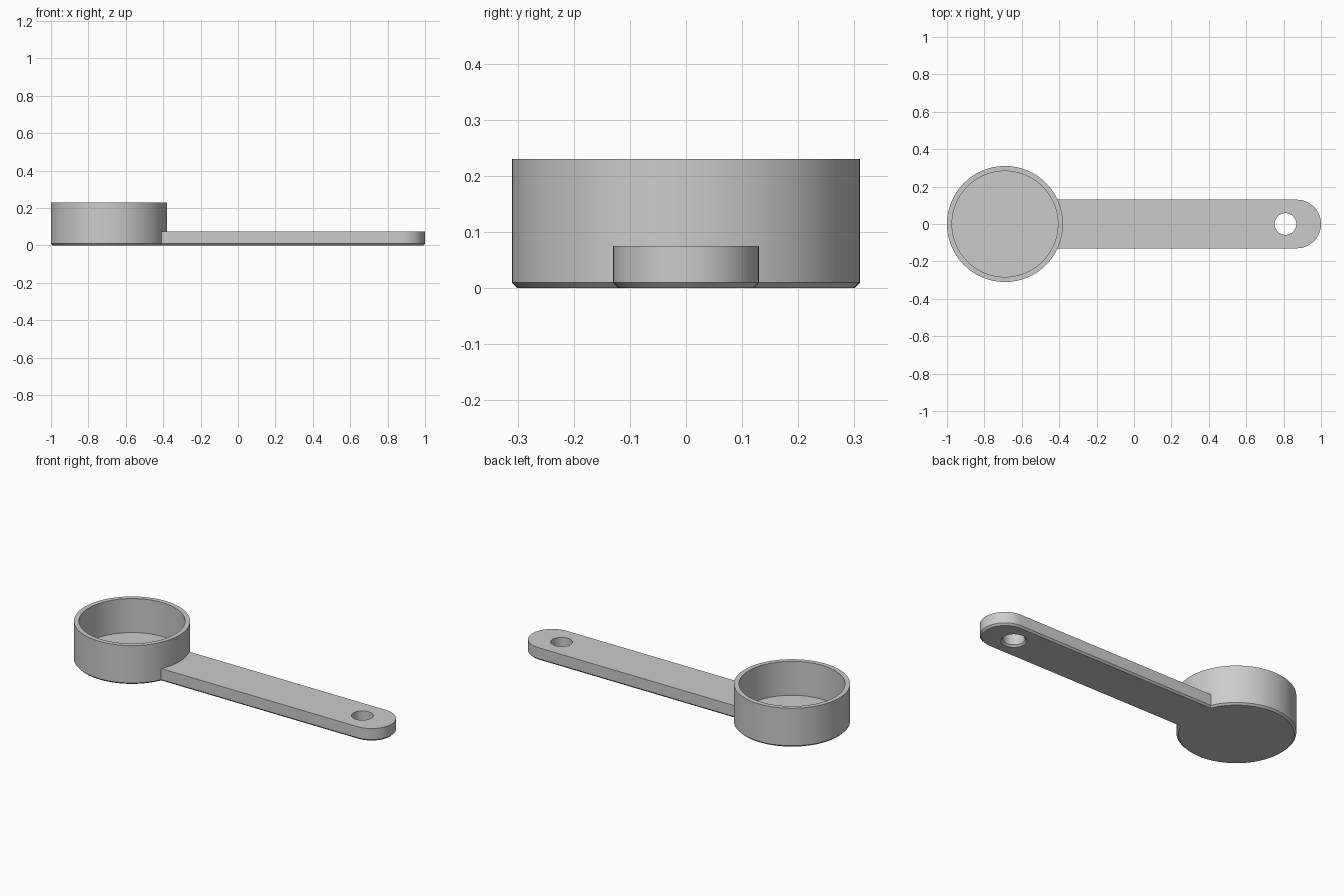
import bpy, bmesh, math

if "Cube" in bpy.data.objects:
    bpy.data.objects.remove(bpy.data.objects["Cube"])

CUP_X, CUP_R, CUP_H = -0.69, 0.31, 0.23
CHAMFER = 0.01

grey = bpy.data.materials.new("plain grey")
grey.diffuse_color = (0.6, 0.6, 0.6, 1)
grey.use_nodes = True
grey.node_tree.nodes["Principled BSDF"].inputs["Base Color"].default_value = grey.diffuse_color


def arc(cx, radius, start, end, steps):
    """Points along an arc centred on (cx, 0)."""
    return [(cx + radius * math.cos(start + (end - start) * i / steps),
             radius * math.sin(start + (end - start) * i / steps))
            for i in range(steps + 1)]


def add_ring(bm, points, z):
    return [bm.verts.new((x, y, z)) for x, y in points]


def bridge(bm, a, b):
    for i in range(len(a)):
        j = (i + 1) % len(a)
        bm.faces.new((a[i], a[j], b[j], b[i]))


def finish(bm, name):
    bmesh.ops.recalc_face_normals(bm, faces=bm.faces)
    mesh = bpy.data.meshes.new(name)
    bm.to_mesh(mesh)
    bm.free()
    mesh.materials.append(grey)
    obj = bpy.data.objects.new(name, mesh)
    bpy.context.collection.objects.link(obj)
    bpy.ops.object.select_all(action='DESELECT')
    obj.select_set(True)
    bpy.context.view_layer.objects.active = obj
    bpy.ops.object.shade_smooth_by_angle(angle=math.radians(30))


# Cup: turned profile with chamfered foot, thin wall and flat floor
profile = [(CUP_R - CHAMFER, 0), (CUP_R, CHAMFER), (CUP_R, CUP_H),
           (0.283, CUP_H), (0.283, 0.03)]
bm = bmesh.new()
rings = [add_ring(bm, arc(CUP_X, r, 0, math.tau, 96)[:-1], z) for r, z in profile]
for a, b in zip(rings, rings[1:]):
    bridge(bm, a, b)
bm.faces.new(rings[0])
bm.faces.new(rings[-1])
finish(bm, "cup")


# Handle: rounded bar fitted into the cup wall, with a hanging hole
def handle_outline(half_width):
    fit = 0.298
    a = math.asin(half_width / fit)
    return (arc(0.87, half_width, -math.pi / 2, math.pi / 2, 32)
            + arc(CUP_X, fit, a, -a, 16))


bm = bmesh.new()
levels = [(CHAMFER, 0), (0, CHAMFER), (0, 0.075)]
outer = [add_ring(bm, handle_outline(0.13 - c), z) for c, z in levels]
hole = [add_ring(bm, arc(0.81, 0.058 + c, 0, math.tau, 48)[:-1], z) for c, z in levels]
for loops in (outer, hole):
    for a, b in zip(loops, loops[1:]):
        bridge(bm, a, b)
# Top and bottom faces around the hole
for k in (0, -1):
    edges = [bm.edges.get((ring[i - 1], ring[i]))
             for ring in (outer[k], hole[k]) for i in range(len(ring))]
    bmesh.ops.triangle_fill(bm, edges=edges, use_beauty=True)
finish(bm, "handle")
